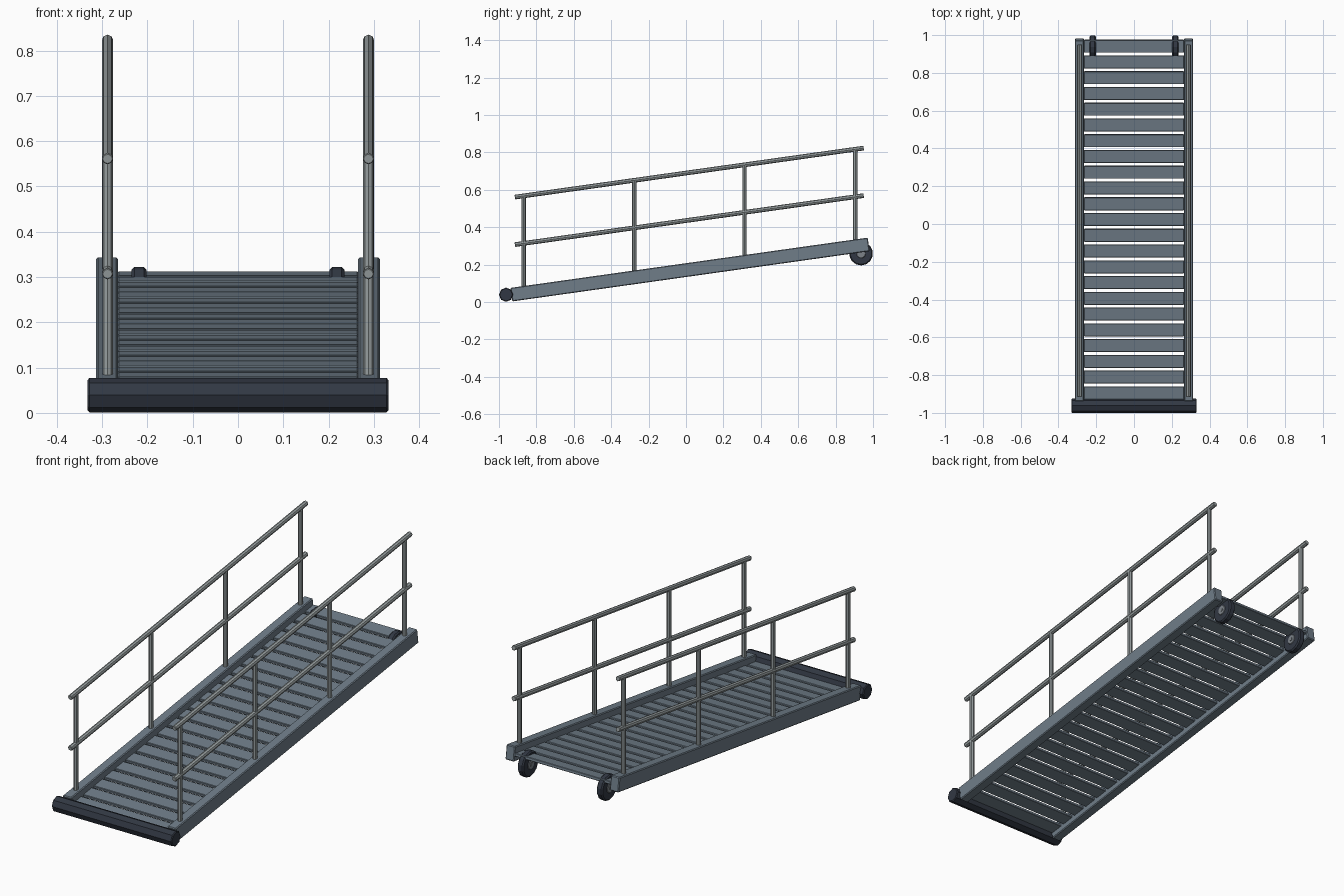
import bpy
import math
from mathutils import Matrix, Vector

cube = bpy.data.objects.get("Cube")
if cube:
    bpy.data.objects.remove(cube, do_unlink=True)

TILT = math.radians(8)
SLOPE = math.tan(TILT)


def material(name, rgb):
    m = bpy.data.materials.new(name)
    m.use_nodes = True
    m.diffuse_color = (*rgb, 1)
    m.node_tree.nodes["Principled BSDF"].inputs["Base Color"].default_value = (*rgb, 1)
    return m


STEEL = material("blue grey steel", (0.16, 0.205, 0.25))
TUBE = material("light grey tube", (0.31, 0.345, 0.35))
RUBBER = material("dark rubber", (0.031, 0.039, 0.056))
HUB = material("hub grey", (0.2, 0.225, 0.25))


def finish(name, mat, bevel):
    ob = bpy.context.object
    ob.name = name
    ob.data.materials.append(mat)
    if bevel:
        mod = ob.modifiers.new("Bevel", 'BEVEL')
        mod.width = bevel
        mod.segments = 1
        mod.limit_method = 'ANGLE'
        mod.angle_limit = math.radians(50)
    return ob


def box(name, centre, size, mat, bevel=0):
    bpy.ops.mesh.primitive_cube_add(size=1, location=centre, rotation=(TILT, 0, 0))
    ob = bpy.context.object
    ob.data.transform(Matrix.Diagonal((*size, 1)))
    return finish(name, mat, bevel)


def rod(name, a, b, radius, mat, sides=8, bevel=0):
    a, b = Vector(a), Vector(b)
    axis = b - a
    bpy.ops.mesh.primitive_cylinder_add(vertices=sides, radius=radius,
                                        depth=axis.length, location=(a + b) / 2)
    bpy.context.object.rotation_euler = axis.to_track_quat('Z', 'Y').to_euler()
    return finish(name, mat, bevel)


def beam_top(y):
    return 0.076 + (y + 0.935) * SLOPE


def below_top(y, drop):
    """Point on the ramp centre line, a square distance under the beam top."""
    return (0, y + drop * math.sin(TILT), beam_top(y) - drop * math.cos(TILT))


# Walking planks between the beams
for i in range(23):
    c = below_top(-0.899 + i * 0.0834, 0.039)
    box(f"plank_{i + 1}", c, (0.53, 0.068, 0.015), STEEL, 0.002)

for side, s in (("left", 1), ("right", -1)):
    # Side beam
    c = below_top(0.0165, 0.0365)
    box(f"{side}_beam", (s * 0.289, c[1], c[2]),
        (0.048, 1.91 / math.cos(TILT), 0.073), STEEL, 0.004)

    # Handrail tubes
    x = s * 0.288
    for label, rise in (("top", 0.482), ("middle", 0.228)):
        ends = [(x, y, beam_top(y) + rise) for y in (-0.915, 0.95)]
        rod(f"{side}_{label}_rail", *ends, 0.0125, TUBE, bevel=0.002)

    # Upright posts
    for i, y in enumerate((-0.868, -0.276, 0.313, 0.905)):
        rod(f"{side}_post_{i + 1}", (x, y, beam_top(y) - 0.01),
            (x, y, beam_top(y) + 0.482), 0.0115, TUBE)

    # Wheel with a hub showing on both faces
    wx = s * 0.2185
    rod(f"{side}_tyre", (wx - 0.0165, 0.936, 0.259), (wx + 0.0165, 0.936, 0.259),
        0.0635, RUBBER, 14, 0.006)
    rod(f"{side}_hub", (wx - 0.019, 0.936, 0.259), (wx + 0.019, 0.936, 0.259),
        0.025, HUB, 12, 0.002)
    rod(f"{side}_axle", (wx - 0.022, 0.936, 0.259), (wx + 0.022, 0.936, 0.259),
        0.009, HUB, 8)

# Foot roller across the low end
rod("foot_roller", (-0.332, -0.962, 0.039), (0.332, -0.962, 0.039),
    0.038, RUBBER, 8, 0.004)
